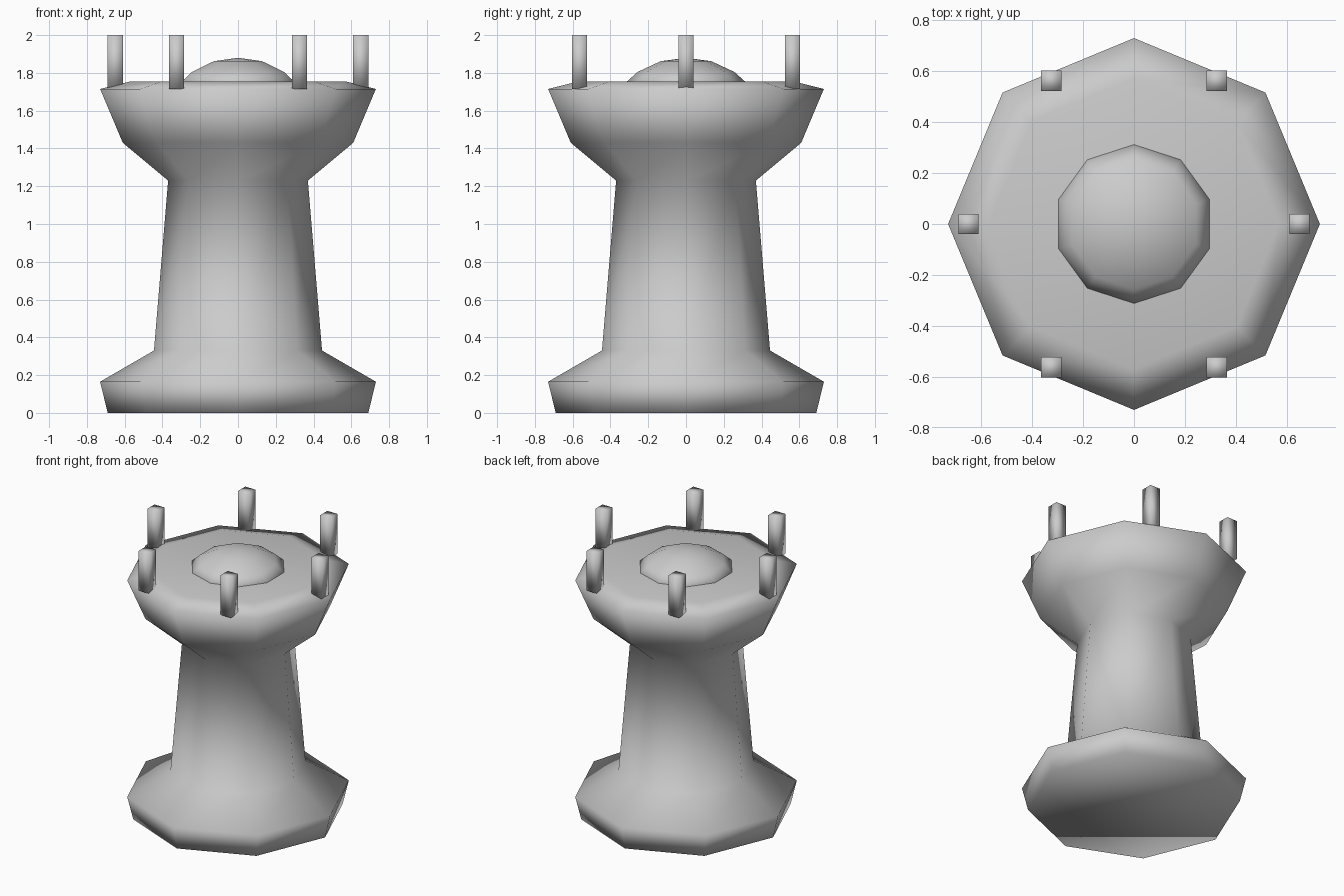
import bpy, bmesh, math
from mathutils import Vector

cube = bpy.data.objects.get("Cube")
if cube:
    bpy.data.objects.remove(cube, do_unlink=True)

stone = bpy.data.materials.new("grey_stone")
stone.use_nodes = True
GREY = (0.6, 0.6, 0.6, 1)
stone.diffuse_color = GREY
stone.node_tree.nodes["Principled BSDF"].inputs["Base Color"].default_value = GREY


def finish(name, bm):
    """Turn a bmesh into a smooth shaded grey object."""
    bmesh.ops.recalc_face_normals(bm, faces=bm.faces[:])
    mesh = bpy.data.meshes.new(name)
    bm.to_mesh(mesh)
    bm.free()
    mesh.materials.append(stone)
    for p in mesh.polygons:
        p.use_smooth = True
    obj = bpy.data.objects.new(name, mesh)
    bpy.context.collection.objects.link(obj)
    return obj


def lathe(name, profile, sides, pole=None):
    """Loft polygon rings of (radius, height), first corner on +y; close both ends."""
    bm = bmesh.new()
    rings = []
    for r, z in profile:
        angles = [math.tau * i / sides + math.pi / 2 for i in range(sides)]
        rings.append([bm.verts.new((r * math.cos(a), r * math.sin(a), z)) for a in angles])
    for low, high in zip(rings, rings[1:]):
        for i in range(sides):
            j = (i + 1) % sides
            bm.faces.new((low[i], low[j], high[j], high[i]))
    bm.faces.new(rings[0][::-1])
    if pole is None:
        bm.faces.new(rings[-1])
    else:
        tip = bm.verts.new((0, 0, pole))
        for i in range(sides):
            bm.faces.new((rings[-1][i], rings[-1][(i + 1) % sides], tip))
    return finish(name, bm)


# Octagonal tower: flared foot, tapering shaft, wide head with bevelled rim
lathe("tower_body", [(0.69, 0), (0.73, 0.165), (0.445, 0.33), (0.37, 1.23),
                     (0.61, 1.43), (0.73, 1.715), (0.57, 1.755)], 8)

# Low ten-sided dome on the roof
lathe("roof_dome", [(0.351, 1.72), (0.256, 1.805), (0.134, 1.862)], 10, pole=1.88)

# Six square posts around the rim, all aligned with the axes
for n in range(6):
    angle = n * math.tau / 6
    bm = bmesh.new()
    bmesh.ops.create_cube(bm, size=1)
    bmesh.ops.scale(bm, vec=Vector((0.08, 0.08, 0.285)), verts=bm.verts[:])
    bmesh.ops.translate(bm, verts=bm.verts[:],
                        vec=Vector((0.65 * math.cos(angle), 0.65 * math.sin(angle), 1.8575)))
    finish("rim_post_%d" % (n + 1), bm)
